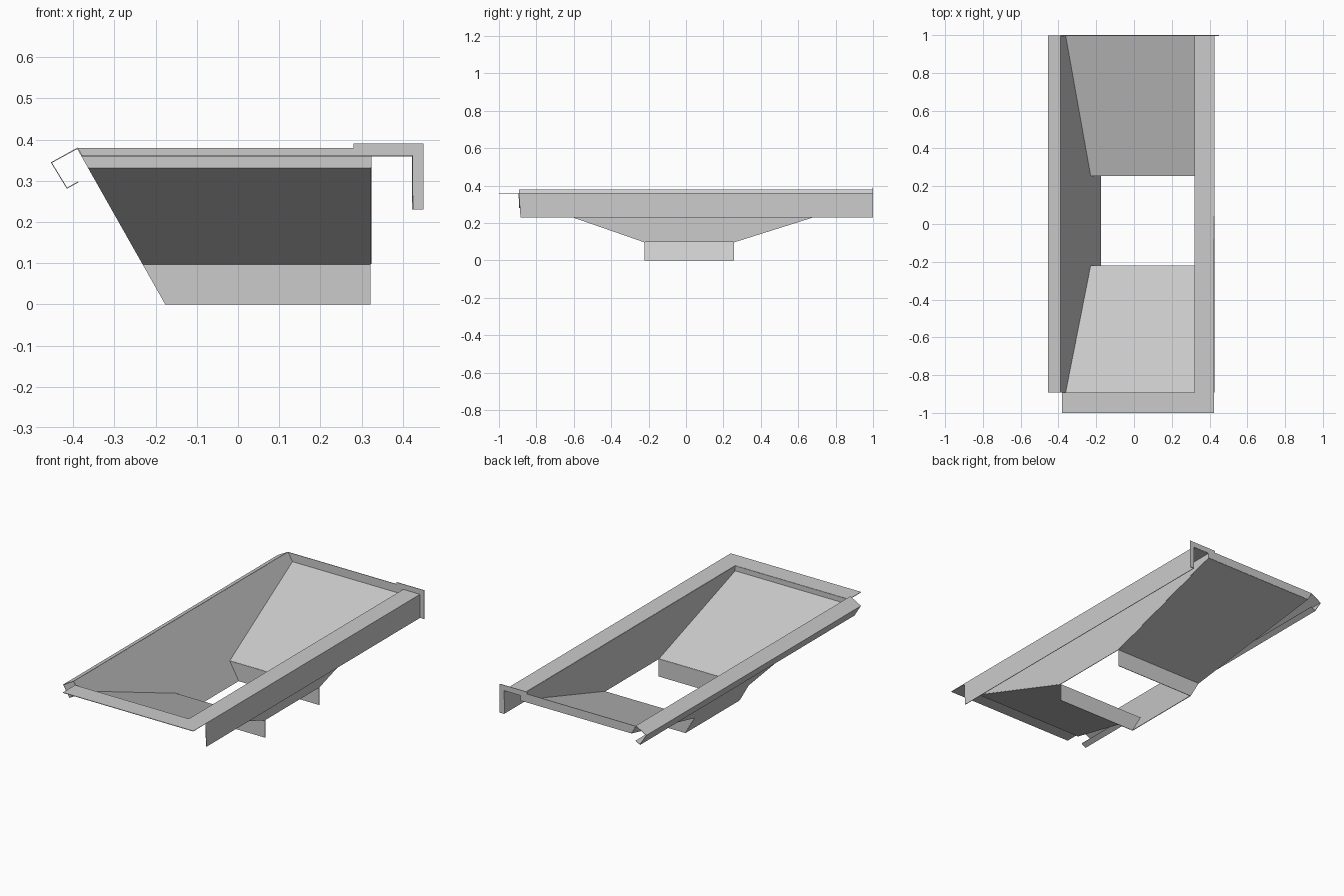
import bpy

cube = bpy.data.objects.get("Cube")
if cube:
    bpy.data.objects.remove(cube)

steel = bpy.data.materials.new("grey sheet steel")
steel.use_nodes = True
colour = (0.6, 0.6, 0.6, 1)
steel.diffuse_color = colour
steel.node_tree.nodes["Principled BSDF"].inputs["Base Color"].default_value = colour

FRONT, BACK = -0.893, 0.998            # ends of the hopper
THROAT_FRONT, THROAT_BACK = -0.221, 0.256
RIM, KNEE, NECK = 0.36, 0.332, 0.098   # flange, slope start, throat top
SIDE = 0.322                           # upright wall
TOP = 0.379


def slant_x(z):
    """x of the slanted side wall at a height"""
    return -0.175 - z * 0.215 / 0.38


def sheet(name, *polygons):
    """Thin folded metal made of flat polygons"""
    verts, faces = [], []
    for poly in polygons:
        face = []
        for p in poly:
            if p not in verts:
                verts.append(p)
            face.append(verts.index(p))
        faces.append(face)
    mesh = bpy.data.meshes.new(name)
    mesh.from_pydata(verts, [], faces)
    mesh.materials.append(steel)
    obj = bpy.data.objects.new(name, mesh)
    bpy.context.collection.objects.link(obj)
    mod = obj.modifiers.new("thickness", 'SOLIDIFY')
    mod.thickness = 0.003
    mod.offset = 0
    return obj


def across(y0, z0, y1, z1):
    """Panel from the slanted wall to the upright wall"""
    return [(slant_x(z0), y0, z0), (SIDE, y0, z0),
            (SIDE, y1, z1), (slant_x(z1), y1, z1)]


# Sloping end panels and the throat plates below them
for end, outer, inner in (("front", FRONT, THROAT_FRONT),
                          ("back", BACK, THROAT_BACK)):
    sheet(end + "_slope", across(outer, KNEE, inner, NECK))
    sheet(end + "_throat_plate", across(inner, NECK, inner, 0.0))

# Slanted side wall, running down to the outlet
outline = [(FRONT, TOP), (FRONT, KNEE), (THROAT_FRONT, NECK), (THROAT_FRONT, 0.0),
           (THROAT_BACK, 0.0), (THROAT_BACK, NECK), (BACK, KNEE), (BACK, TOP)]
sheet("slanted_wall", [(slant_x(z), y, z) for y, z in outline])

# Upright side wall, open at the throat
outline = [(FRONT, RIM), (FRONT, KNEE), (THROAT_FRONT, NECK),
           (THROAT_BACK, NECK), (BACK, KNEE), (BACK, RIM)]
sheet("upright_wall", [(SIDE, y, z) for y, z in outline])

# Front lip and its flange
sheet("front_lip", across(FRONT, RIM, FRONT, KNEE))
sheet("front_flange", [(-0.38, -1, RIM), (SIDE, -1, RIM),
                       (SIDE, FRONT, RIM), (-0.38, FRONT, RIM)])

# Side rail with a downturned skirt
EDGE = 0.424
sheet("side_rail", [(SIDE, -1, RIM), (EDGE, -1, RIM), (EDGE, FRONT, RIM),
                    (EDGE, BACK, RIM), (SIDE, BACK, RIM)],
      [(EDGE, FRONT, RIM), (EDGE, -0.885, 0.23),
       (EDGE, BACK, 0.23), (EDGE, BACK, RIM)])

# Back plate with a hooked bracket over the rail
outline = [(slant_x(TOP), TOP), (0.28, TOP), (0.28, 0.39), (0.45, 0.39),
           (0.45, 0.23), (EDGE, 0.23), (EDGE, RIM), (SIDE, RIM),
           (SIDE, KNEE), (slant_x(KNEE), KNEE)]
sheet("back_plate", [(x, BACK, z) for x, z in outline])

# Folded channel along the top of the slanted wall
profile = [(slant_x(TOP), TOP), (-0.453, 0.344), (-0.415, 0.282), (-0.388, 0.297)]
sheet("edge_channel", *[[(a, FRONT, b), (c, FRONT, d), (c, BACK, d), (a, BACK, b)]
                        for (a, b), (c, d) in zip(profile, profile[1:])])
